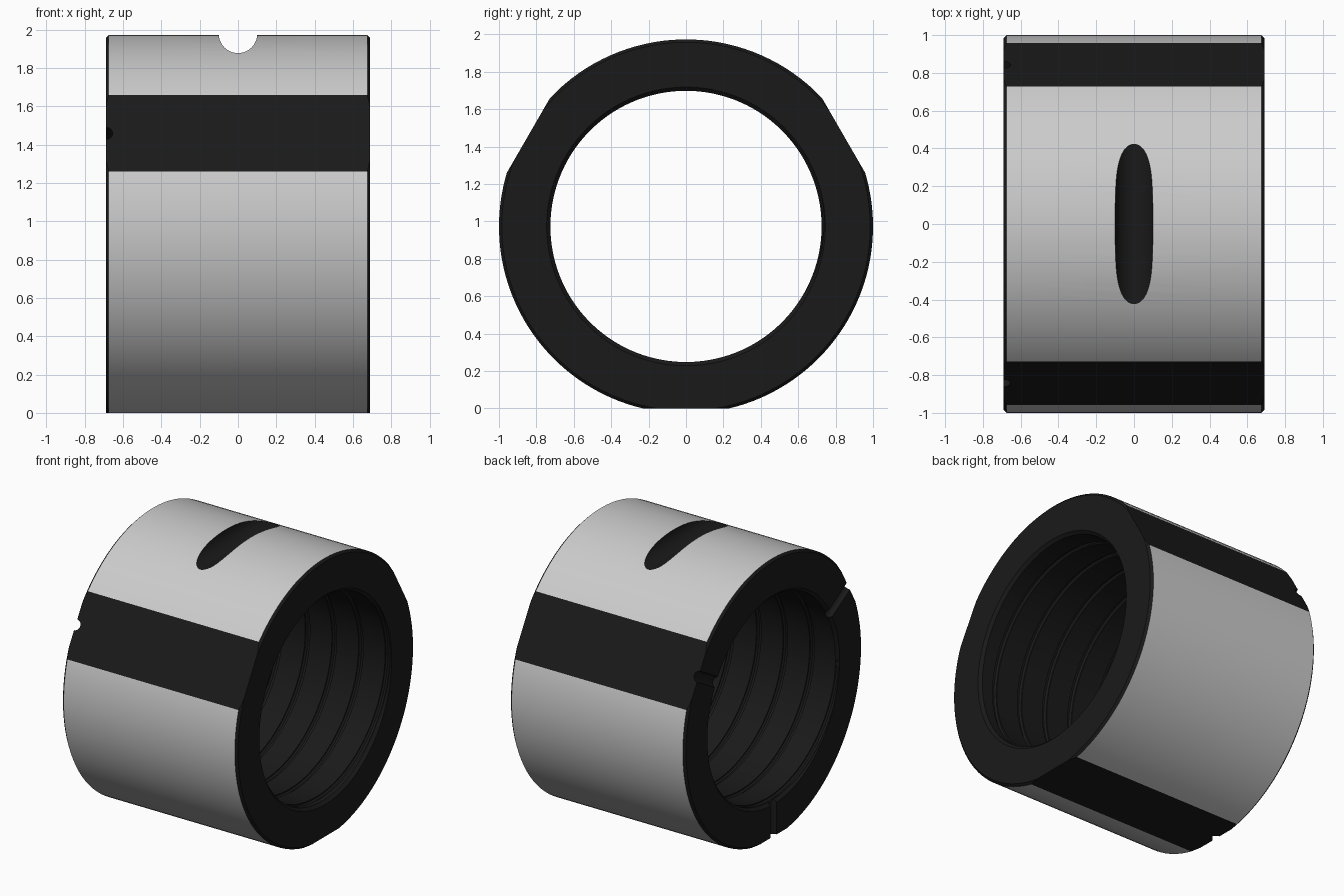
import bpy, bmesh
from math import sin, cos, pi, radians
from mathutils import Matrix, Vector

if "Cube" in bpy.data.objects:
    bpy.data.objects.remove(bpy.data.objects["Cube"])

CZ, R, BORE, HALF = 0.973, 1.0, 0.725, 0.69
SEG = 128
ANGLES = [radians(a) for a in (30, 150, 270)]


def make_object(name, bm):
    bmesh.ops.recalc_face_normals(bm, faces=bm.faces)
    me = bpy.data.meshes.new(name)
    bm.to_mesh(me)
    bm.free()
    ob = bpy.data.objects.new(name, me)
    bpy.context.collection.objects.link(ob)
    return ob


def skin(bm, rings, closed):
    """Join equal rings of vertices with quads."""
    n = len(rings[0])
    last = len(rings) if closed else len(rings) - 1
    for i in range(last):
        a, b = rings[i], rings[(i + 1) % len(rings)]
        for j in range(n):
            k = (j + 1) % n
            bm.faces.new((a[j], a[k], b[k], b[j]))
    if not closed:
        bm.faces.new(rings[0])
        bm.faces.new(rings[-1][::-1])


def cut(target, cutter):
    cutter.hide_render = True
    mod = target.modifiers.new("cut", 'BOOLEAN')
    mod.operation, mod.solver, mod.object = 'DIFFERENCE', 'EXACT', cutter
    bpy.context.view_layer.objects.active = target
    bpy.ops.object.modifier_apply(modifier=mod.name)
    bpy.data.objects.remove(cutter)


def cylinder(name, radius, depth, matrix, segments):
    bm = bmesh.new()
    bmesh.ops.create_cone(bm, cap_ends=True, segments=segments, radius1=radius,
                          radius2=radius, depth=depth, matrix=matrix)
    return make_object(name, bm)


# Chamfered sleeve, turned about the x axis
profile = [(-HALF, BORE + .02), (-HALF, R - .015), (-HALF + .015, R), (HALF - .015, R),
           (HALF, R - .015), (HALF, BORE + .02), (HALF - .02, BORE), (-HALF + .02, BORE)]
bm = bmesh.new()
rings = []
for i in range(SEG):
    a = 2 * pi * (i + .5) / SEG
    rings.append([bm.verts.new((x, r * cos(a), CZ + r * sin(a))) for x, r in profile])
skin(bm, rings, True)
sleeve = make_object("sleeve_nut", bm)

# Spiral groove in the bore
PITCH, STEPS, TUBE = 0.21, 96, 0.02
turns = 1.6 / PITCH
bm = bmesh.new()
rings = []
for i in range(int(turns * STEPS) + 1):
    a = 2 * pi * i / STEPS
    x = -0.8 + PITCH * i / STEPS
    ring = []
    for j in range(8):
        t = 2 * pi * (j + .5) / 8
        r = BORE + TUBE * cos(t)
        ring.append(bm.verts.new((x + TUBE * sin(t), r * cos(a), CZ + r * sin(a))))
    rings.append(ring)
skin(bm, rings, False)
cut(sleeve, make_object("spiral_cutter", bm))

# Three flats, each with a radial half-round notch in the left face
for a in ANGLES:
    place = Matrix.Translation((0, 0, CZ)) @ Matrix.Rotation(a, 4, 'X')
    bm = bmesh.new()
    bmesh.ops.create_cube(bm, size=1, matrix=place @ Matrix.Translation((0, CZ + .1, 0))
                          @ Matrix.Diagonal((2, .2, .8, 1)))
    cut(sleeve, make_object("flat_cutter", bm))
    side = place @ Matrix.Translation((-HALF, 0.86, 0)) @ Matrix.Rotation(pi / 2, 4, 'X')
    cut(sleeve, cylinder("notch_cutter", 0.036, 0.5, side, 32))

# Half-round scoop across the top
cut(sleeve, cylinder("scoop_cutter", 0.1, 1.6, Matrix.Translation((0, 0, CZ + 1.005))
                     @ Matrix.Rotation(pi / 2, 4, 'X'), 64))

# Black everywhere except the round outer skin
black = bpy.data.materials.new("black")
black.diffuse_color = (0.01, 0.01, 0.01, 1)
black.use_nodes = True
black.node_tree.nodes["Principled BSDF"].inputs["Base Color"].default_value = black.diffuse_color
sleeve.data.materials.append(None)
sleeve.data.materials.append(black)
for p in sleeve.data.polygons:
    radial = Vector((0, p.center.y, p.center.z - CZ))
    outer = radial.length > 0.985 and p.normal.dot(radial.normalized()) > 0.99
    p.material_index = 0 if outer else 1

sleeve.select_set(True)
bpy.context.view_layer.objects.active = sleeve
bpy.ops.object.shade_smooth_by_angle(angle=radians(10))
